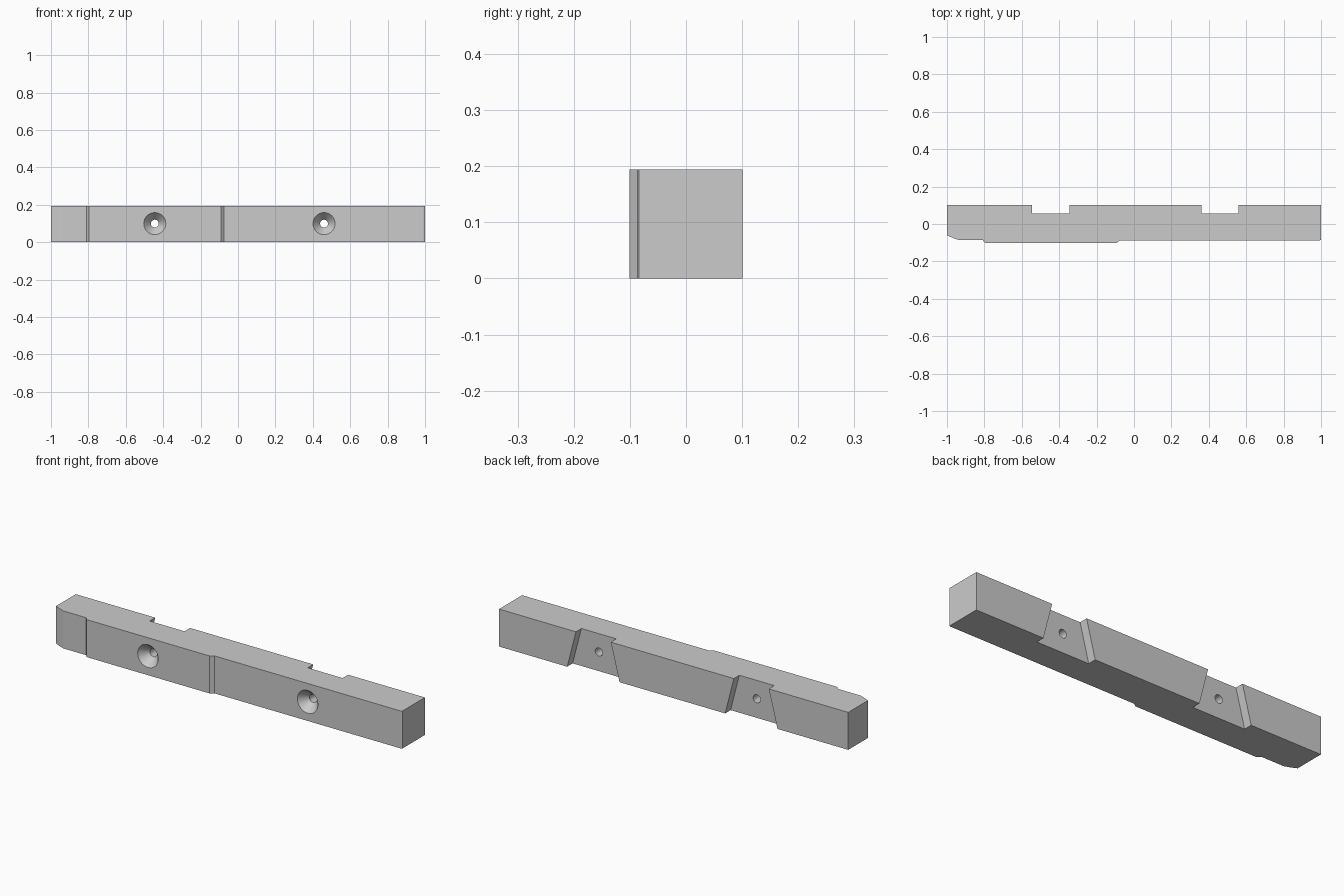
import bpy, bmesh, math
from mathutils import Vector

if "Cube" in bpy.data.objects:
    bpy.data.objects.remove(bpy.data.objects["Cube"])

H = 0.194            # bar height
BACK = 0.101         # back face
FLOOR = 0.056        # notch floor
CENTRES = (-0.445, 0.46)

grey = bpy.data.materials.new("grey")
grey.diffuse_color = (0.6, 0.6, 0.6, 1)
grey.use_nodes = True
grey.node_tree.nodes["Principled BSDF"].inputs["Base Color"].default_value = grey.diffuse_color


def prism(name, points, direction):
    """Extrude a closed outline along a direction."""
    bm = bmesh.new()
    face = bm.faces.new([bm.verts.new(p) for p in points])
    moved = bmesh.ops.extrude_face_region(bm, geom=[face])["geom"]
    bmesh.ops.translate(bm, vec=Vector(direction),
                        verts=[v for v in moved if isinstance(v, bmesh.types.BMVert)])
    bmesh.ops.recalc_face_normals(bm, faces=bm.faces)
    return finish(name, bm)


def lathe(name, x, profile, steps=40):
    """Turn (radius, y) rings around a y axis through the bar's mid height."""
    bm = bmesh.new()
    rings = [[bm.verts.new((x + r * math.cos(a), y, H / 2 + 0.002 + r * math.sin(a)))
              for a in (2 * math.pi * i / steps for i in range(steps))]
             for r, y in profile]
    for a, b in zip(rings, rings[1:]):
        for i in range(steps):
            j = (i + 1) % steps
            bm.faces.new((a[i], a[j], b[j], b[i]))
    bm.faces.new(rings[0])
    bm.faces.new(rings[-1])
    bmesh.ops.recalc_face_normals(bm, faces=bm.faces)
    return finish(name, bm)


def finish(name, bm):
    mesh = bpy.data.meshes.new(name)
    bm.to_mesh(mesh)
    bm.free()
    mesh.materials.append(grey)
    obj = bpy.data.objects.new(name, mesh)
    bpy.context.collection.objects.link(obj)
    return obj


# Bar: plan outline with eased ends and a raised front pad
outline = [(-1, BACK), (-1, -0.06), (-0.97, -0.074), (-0.94, -0.085), (-0.81, -0.085),
           (-0.797, -0.101), (-0.092, -0.101), (-0.075, -0.087),
           (0.993, -0.087), (1, -0.084), (1, BACK)]
bar = prism("bar", [(x, y, 0) for x, y in outline], (0, 0, H))

cutters = []
for cx, front in zip(CENTRES, (-0.101, -0.087)):
    # Tapered notch in the back, wider at the bottom
    e = 0.01
    k = 0.05 / H * e
    trapezoid = [(-0.15 - k, -e), (0.15 + k, -e), (0.1 - k, H + e), (-0.1 + k, H + e)]
    cutters.append(prism("notch_cutter", [(cx + x, FLOOR, z) for x, z in trapezoid],
                         (0, 0.1, 0)))
    # Countersunk screw hole
    cutters.append(lathe("screw_hole_cutter", cx,
                         [(0.059, front - 0.03), (0.059, front),
                          (0.021, front + 0.045), (0.021, 0.08)]))

bpy.context.view_layer.objects.active = bar
for cutter in cutters:
    mod = bar.modifiers.new("cut", "BOOLEAN")
    mod.operation = "DIFFERENCE"
    mod.solver = "EXACT"
    mod.object = cutter
    bpy.ops.object.modifier_apply(modifier=mod.name)
    bpy.data.objects.remove(cutter)

bar.select_set(True)
bpy.ops.object.shade_smooth_by_angle(angle=math.radians(20))
